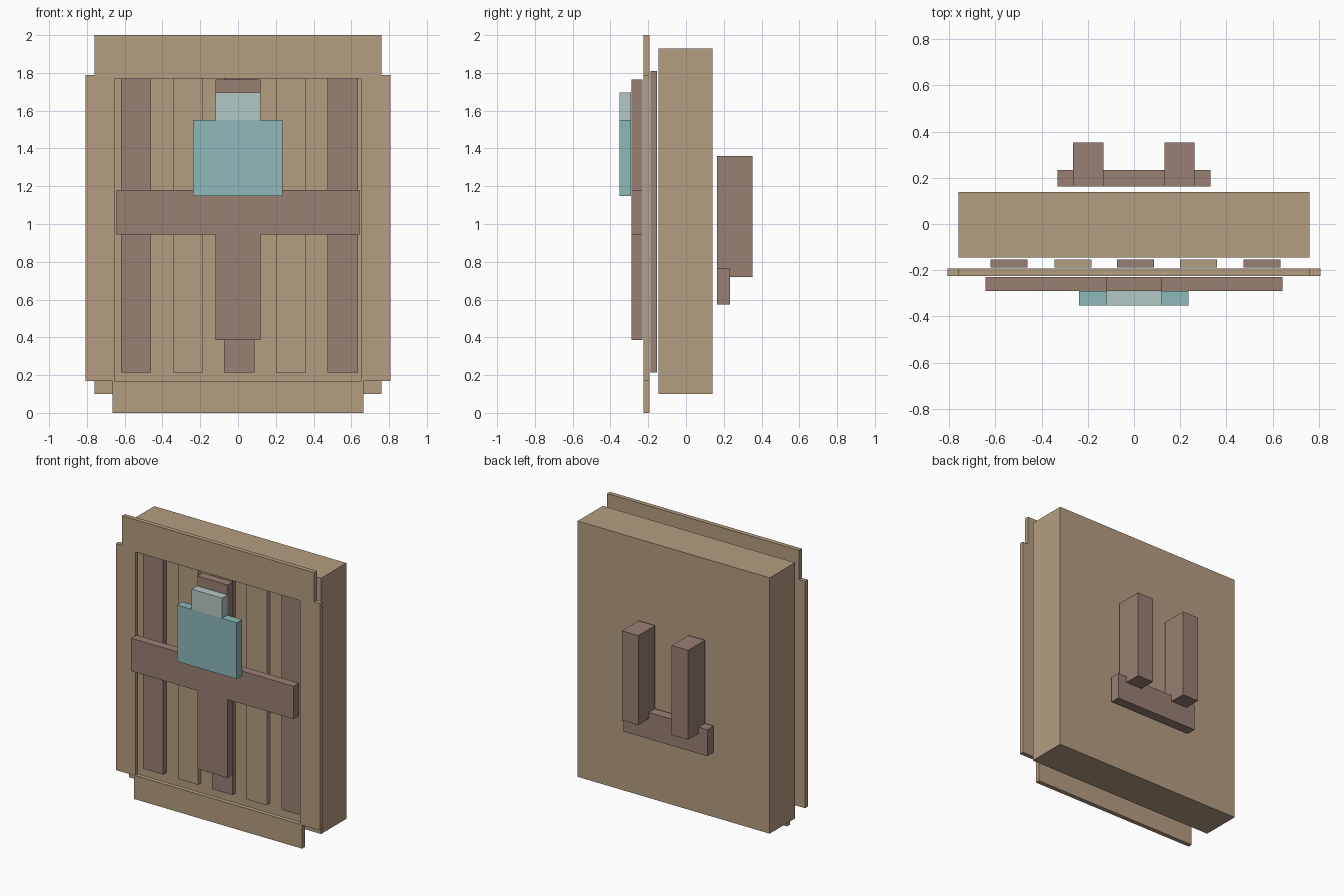
import bpy, bmesh

cube = bpy.data.objects.get("Cube")
if cube:
    bpy.data.objects.remove(cube, do_unlink=True)


def material(name, rgb):
    mat = bpy.data.materials.new(name)
    mat.use_nodes = True
    color = (*rgb, 1)
    mat.diffuse_color = color
    mat.node_tree.nodes["Principled BSDF"].inputs["Base Color"].default_value = color
    return mat


tan = material("tan", (0.46, 0.34, 0.22))
brown = material("brown", (0.32, 0.215, 0.17))
teal = material("teal", (0.27, 0.48, 0.48))
pale = material("pale teal", (0.45, 0.58, 0.56))


def plate(name, mat, y0, y1, *loops):
    """Extrude x-z outlines (the later ones are holes) from y0 back to y1."""
    bm = bmesh.new()
    edges = []
    for loop in loops:
        vs = [bm.verts.new((x, y0, z)) for x, z in loop]
        edges += [bm.edges.new((a, b)) for a, b in zip(vs, vs[1:] + vs[:1])]
    bmesh.ops.triangle_fill(bm, edges=edges, use_beauty=True)
    bmesh.ops.dissolve_limit(bm, angle_limit=0.01, verts=[], edges=bm.edges[:])
    out = bmesh.ops.extrude_face_region(bm, geom=bm.faces[:], use_keep_orig=True)
    moved = [v for v in out["geom"] if isinstance(v, bmesh.types.BMVert)]
    bmesh.ops.translate(bm, verts=moved, vec=(0, y1 - y0, 0))
    bmesh.ops.recalc_face_normals(bm, faces=bm.faces[:])
    mesh = bpy.data.meshes.new(name)
    bm.to_mesh(mesh)
    bm.free()
    mesh.materials.append(mat)
    obj = bpy.data.objects.new(name, mesh)
    bpy.context.collection.objects.link(obj)
    return obj


def rect(x0, x1, z0, z1):
    return [(x0, z0), (x1, z0), (x1, z1), (x0, z1)]


def mirrored(half):
    """Complete a right-hand outline, listed bottom to top, across x = 0."""
    return half + [(-x, z) for x, z in reversed(half)]


# Thick back slab
plate("back_slab", tan, -0.146, 0.139, rect(-0.76, 0.76, 0.10, 1.93))

# Upright slats in alternating colours
for i, x in enumerate((-0.54, -0.265, 0.007, 0.28, 0.555)):
    plate(f"slat_{i + 1}", tan if i % 2 else brown, -0.188, -0.153,
          rect(x - 0.08, x + 0.08, 0.215, 1.81))

# Stepped border frame with a rectangular opening
plate("border_frame", tan, -0.225, -0.193,
      mirrored([(0.665, 0), (0.665, 0.168), (0.807, 0.168), (0.807, 1.79),
                (0.76, 1.79), (0.76, 2)]),
      rect(-0.655, 0.65, 0.17, 1.77))

# Cross in front of the frame
plate("cross", brown, -0.289, -0.229,
      mirrored([(0.12, 0.385), (0.12, 0.945), (0.643, 0.945), (0.643, 1.18),
                (0.12, 1.18), (0.12, 1.765)]))

# Badge plate and its tab
plate("badge", teal, -0.352, -0.291, rect(-0.238, 0.236, 1.147, 1.55))
plate("badge_tab", pale, -0.352, -0.291, rect(-0.12, 0.12, 1.55, 1.695))

# Bracket on the back
plate("bracket_base", brown, 0.163, 0.233, rect(-0.332, 0.332, 0.575, 0.765))
for side, x in (("right", -0.198), ("left", 0.196)):
    plate(f"bracket_post_{side}", brown, 0.163, 0.352,
          rect(x - 0.065, x + 0.065, 0.72, 1.36))
